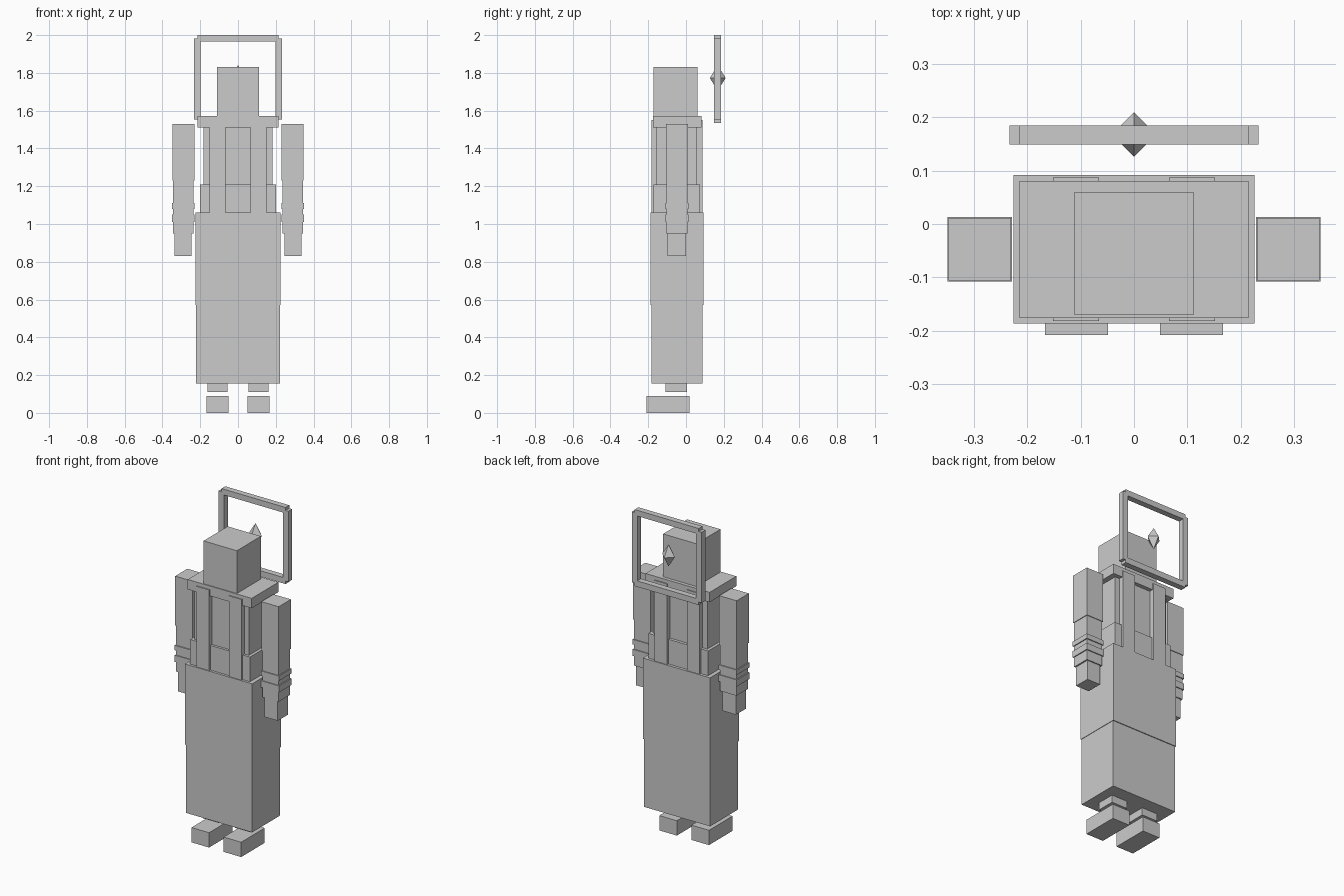
import bpy
import bmesh

cube = bpy.data.objects.get("Cube")
if cube:
    bpy.data.objects.remove(cube, do_unlink=True)

grey = bpy.data.materials.new("plain_grey")
grey.use_nodes = True
colour = (0.6, 0.6, 0.6, 1)
grey.diffuse_color = colour
grey.node_tree.nodes["Principled BSDF"].inputs["Base Color"].default_value = colour


def finish(name, bm):
    mesh = bpy.data.meshes.new(name)
    bm.to_mesh(mesh)
    bm.free()
    mesh.materials.append(grey)
    obj = bpy.data.objects.new(name, mesh)
    bpy.context.collection.objects.link(obj)
    return obj


def box(name, x, y, z):
    """Box spanning the given (low, high) range on each axis."""
    bm = bmesh.new()
    bmesh.ops.create_cube(bm, size=1)
    for v in bm.verts:
        v.co = [r[0] if c < 0 else r[1] for c, r in zip(v.co, (x, y, z))]
    return finish(name, bm)


def pair(name, x, y, z):
    """Left box on +x and its mirror image on -x."""
    box("left_" + name, x, y, z)
    box("right_" + name, (-x[1], -x[0]), y, z)


def middle(name, half, y, z):
    box(name, (-half, half), y, z)


# Head, collar and torso
middle("head", 0.112, (-0.171, 0.06), (1.57, 1.832))
middle("collar", 0.215, (-0.176, 0.081), (1.512, 1.572))
middle("torso", 0.183, (-0.157, 0.057), (1.05, 1.515))
middle("waist", 0.201, (-0.172, 0.075), (1.05, 1.21))
pair("strap", (0.066, 0.152), (-0.182, 0.087), (1.05, 1.55))

# Long skirt in two tiers
middle("upper_skirt", 0.226, (-0.187, 0.092), (0.57, 1.06))
middle("lower_skirt", 0.223, (-0.183, 0.087), (0.155, 0.57))

# Legs and feet
pair("leg", (0.055, 0.162), (-0.108, 0.005), (0.11, 0.2))
pair("foot", (0.049, 0.167), (-0.208, 0.018), (0, 0.09))

# Arms with two bracelets
pair("upper_arm", (0.231, 0.348), (-0.106, 0.011), (1.23, 1.53))
pair("forearm", (0.235, 0.344), (-0.102, 0.007), (0.95, 1.23))
for name, z in (("upper_bracelet", (1.08, 1.11)), ("lower_bracelet", (1.01, 1.05))):
    pair(name, (0.229, 0.35), (-0.108, 0.013), z)
pair("hand", (0.245, 0.335), (-0.097, 0.0), (0.83, 0.95))

# Square halo behind the head
halo_y = (0.149, 0.185)
pair("halo_side", (0.198, 0.234), halo_y, (1.553, 1.982))
middle("halo_top", 0.215, halo_y, (1.965, 2.0))
middle("halo_bottom", 0.215, halo_y, (1.535, 1.571))

# Floating crystal: two square pyramids joined at the base
bm = bmesh.new()
r, h = 0.042, 0.067
ring = [bm.verts.new(p) for p in ((r, 0, 0), (0, r, 0), (-r, 0, 0), (0, -r, 0))]
top, bottom = bm.verts.new((0, 0, h)), bm.verts.new((0, 0, -h))
for i in range(4):
    a, b = ring[i], ring[(i + 1) % 4]
    bm.faces.new((a, b, top))
    bm.faces.new((b, a, bottom))
crystal = finish("halo_crystal", bm)
crystal.location = (0, 0.168, 1.773)
